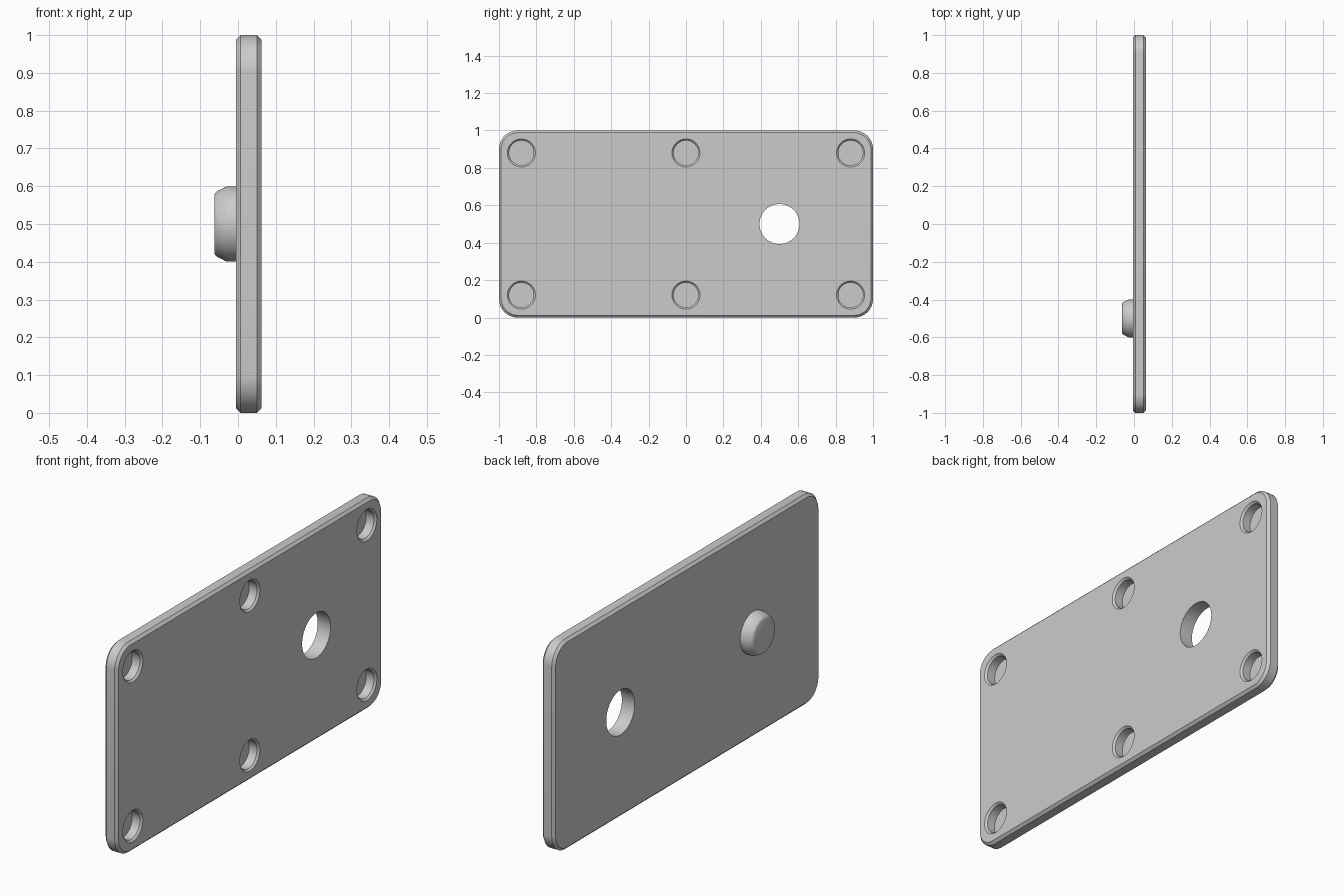
import bpy
import bmesh
from math import cos, sin, pi, copysign

cube = bpy.data.objects.get("Cube")
if cube:
    bpy.data.objects.remove(cube, do_unlink=True)

grey = bpy.data.materials.new("light_grey")
grey.use_nodes = True
colour = (0.6, 0.6, 0.6, 1)
grey.diffuse_color = colour
grey.node_tree.nodes["Principled BSDF"].inputs["Base Color"].default_value = colour

SIDES = 64
BACK, FACE = -0.005, 0.0625   # plate faces along x
MID = 0.5                     # middle height


def ring(bm, x, y, z, r, dy=0, dz=0):
    """Circle across x; dy and dz stretch it into a rounded rectangle."""
    angles = [2 * pi * (i + 0.5) / SIDES for i in range(SIDES)]
    return [bm.verts.new((x,
                          y + copysign(dy, cos(a)) + r * cos(a),
                          z + copysign(dz, sin(a)) + r * sin(a))) for a in angles]


def loft(bm, profile, y, z, dy=0, dz=0):
    """Closed solid through rings given as (x, radius)."""
    rings = [ring(bm, x, y, z, r, dy, dz) for x, r in profile]
    for a, b in zip(rings, rings[1:]):
        for i in range(SIDES):
            j = (i + 1) % SIDES
            bm.faces.new((a[i], a[j], b[j], b[i]))
    bm.faces.new(rings[0])
    bm.faces.new(rings[-1])


def finish(name, bm):
    bmesh.ops.recalc_face_normals(bm, faces=bm.faces)
    mesh = bpy.data.meshes.new(name)
    bm.to_mesh(mesh)
    bm.free()
    mesh.materials.append(grey)
    obj = bpy.data.objects.new(name, mesh)
    bpy.context.collection.objects.link(obj)
    return obj


def select(obj):
    bpy.ops.object.select_all(action='DESELECT')
    obj.select_set(True)
    bpy.context.view_layer.objects.active = obj


# Rounded plate with chamfered rims
radius, chamfer = 0.1, 0.012
bm = bmesh.new()
loft(bm, [(BACK, radius - chamfer), (BACK + chamfer, radius),
          (FACE - chamfer, radius), (FACE, radius - chamfer)],
     0, MID, 1 - radius, MID - radius)
plate = finish("plate", bm)

# Through hole and six blind, countersunk recesses
bm = bmesh.new()
loft(bm, [(-0.1, 0.107), (0.1, 0.107)], 0.5, MID)
for y in (-0.88, 0, 0.88):
    for z in (0.12, 0.88):
        loft(bm, [(FACE - 0.05, 0.066), (FACE - 0.009, 0.066),
                  (FACE, 0.075), (FACE + 0.02, 0.075)], y, z)
cutter = finish("hole_cutter", bm)
cutter.hide_render = True

cut = plate.modifiers.new("holes", 'BOOLEAN')
cut.operation = 'DIFFERENCE'
cut.solver = 'EXACT'
cut.object = cutter
select(plate)
bpy.ops.object.modifier_apply(modifier=cut.name)
bpy.data.objects.remove(cutter, do_unlink=True)

# Locating peg on the back face, tapered with a rounded tip
bm = bmesh.new()
loft(bm, [(0.005, 0.1), (-0.028, 0.1), (-0.034, 0.098), (-0.055, 0.087),
          (-0.06, 0.083), (-0.0625, 0.078)], -0.5, MID)
peg = finish("peg", bm)

for obj in (plate, peg):
    select(obj)
    bpy.ops.object.shade_smooth_by_angle(angle=pi / 6)
